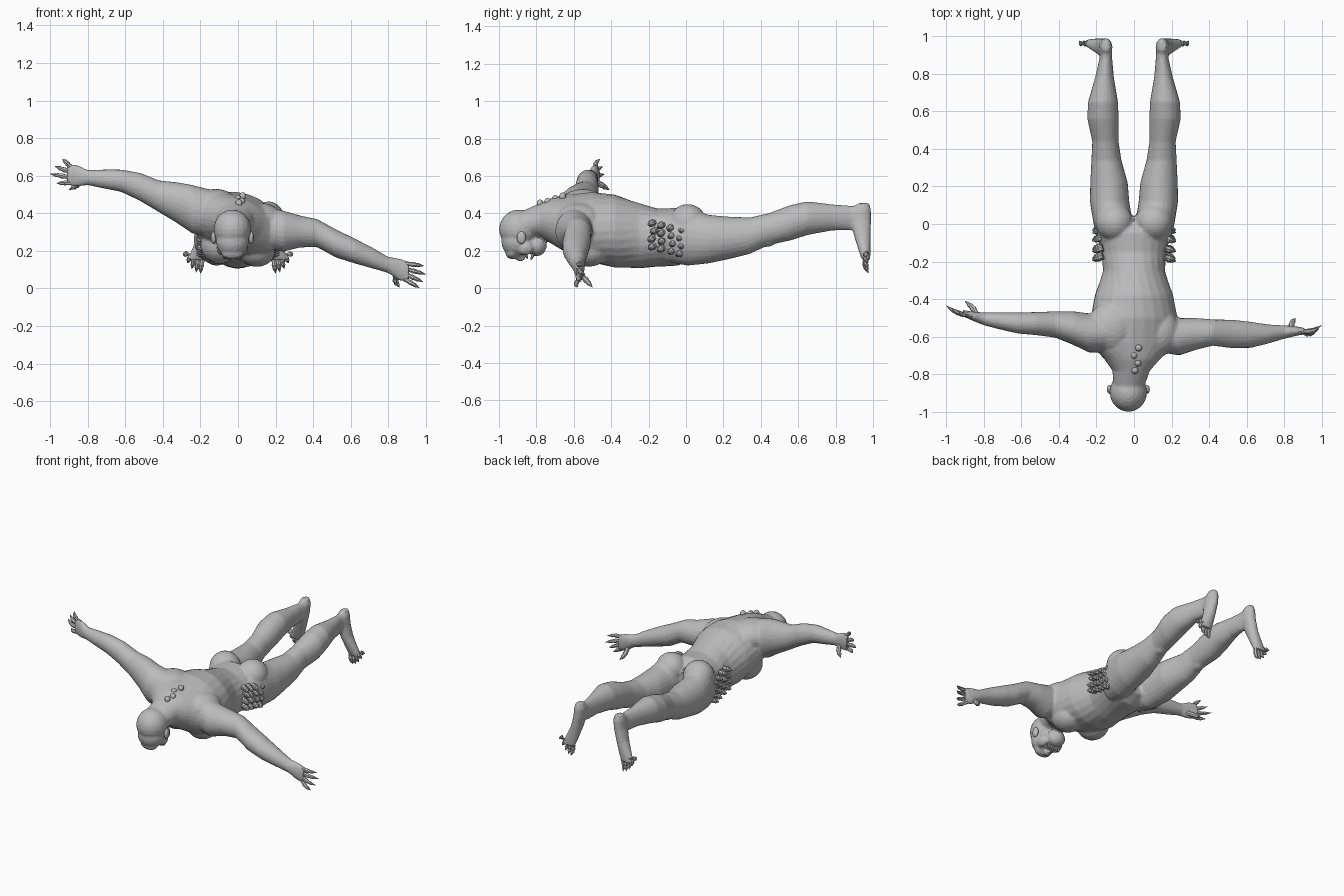
import bpy, bmesh, math, random
from mathutils import Vector, Matrix

random.seed(4)
cube = bpy.data.objects.get("Cube")
if cube:
    bpy.data.objects.remove(cube, do_unlink=True)

grey = bpy.data.materials.new("stone grey")
grey.use_nodes = True
tone = (0.5, 0.5, 0.5, 1)
grey.diffuse_color = tone
grey.node_tree.nodes["Principled BSDF"].inputs["Base Color"].default_value = tone


def finish(bm, name):
    """Turn a bmesh into a coloured object."""
    bmesh.ops.recalc_face_normals(bm, faces=bm.faces[:])
    mesh = bpy.data.meshes.new(name)
    bm.to_mesh(mesh)
    bm.free()
    mesh.materials.append(grey)
    obj = bpy.data.objects.new(name, mesh)
    bpy.context.collection.objects.link(obj)
    return obj


def skin(bm, rings):
    """Bridge a list of point rings and cap both ends."""
    loops = [[bm.verts.new(p) for p in ring] for ring in rings]
    count = len(loops[0])
    for low, high in zip(loops, loops[1:]):
        for i in range(count):
            j = (i + 1) % count
            bm.faces.new((low[i], low[j], high[j], high[i]))
    bm.faces.new(loops[0])
    bm.faces.new(loops[-1])


def loft(bm, axis, sections, side=1):
    """Ellipse sections (x, y, z, half width, half height, roll) along an axis."""
    u, v = {"x": ((0, 1, 0), (0, 0, 1)),
            "y": ((1, 0, 0), (0, 0, 1)),
            "z": ((1, 0, 0), (0, 1, 0))}[axis]
    u, v = Vector(u), Vector(v)
    rings = []
    for x, y, z, a, b, *roll in sections:
        turn = math.radians(roll[0]) if roll else 0
        ring = []
        for k in range(24):
            t = math.tau * k / 24
            p, q = a * math.cos(t), b * math.sin(t)
            s = p * math.cos(turn) + q * math.sin(turn)
            w = q * math.cos(turn) - p * math.sin(turn)
            point = Vector((x, y, z)) + u * s + v * w
            point.x *= side
            ring.append(point)
        rings.append(ring)
    skin(bm, rings)


def blob(bm, centre, radii):
    """Ellipsoid muscle or bony mass."""
    matrix = Matrix.Translation(centre) @ Matrix.Diagonal((*radii, 1))
    bmesh.ops.create_uvsphere(bm, u_segments=20, v_segments=12, radius=1, matrix=matrix)


def digit(bm, base, tip, radius, bend=(0, 0, 0)):
    """Knuckled finger or toe ending in a pointed claw."""
    base, tip, bend = Vector(base), Vector(tip), Vector(bend)
    direction = (tip - base).normalized()
    u = direction.orthogonal().normalized()
    v = direction.cross(u)
    rings = []
    for t, scale in ((0, 1), (0.25, 0.8), (0.4, 1), (0.6, 0.75), (0.68, 0.85), (0.8, 0.55), (1, 0.06)):
        centre = base.lerp(tip, t) + bend * math.sin(math.pi * t)
        rings.append([centre + (u * math.cos(math.tau * k / 7) + v * math.sin(math.tau * k / 7))
                      * radius * scale for k in range(7)])
    skin(bm, rings)


# Torso, rolled so that one shoulder sits higher, with neck
body = bmesh.new()
loft(body, "y", [
    (-.03, -.88, .34, .08, .07), (-.015, -.78, .365, .1, .09, 5), (-.01, -.72, .36, .15, .12, 15),
    (0, -.63, .345, .25, .145, 20), (0, -.5, .325, .235, .185, 17), (0, -.38, .305, .21, .195, 12),
    (0, -.25, .28, .165, .175, 5), (0, -.15, .27, .175, .155), (0, -.04, .275, .19, .155),
    (0, .04, .26, .12, .09)])
blob(body, (-.12, -.55, .43), (.13, .14, .1))
blob(body, (.12, -.57, .365), (.12, .13, .09))
blob(body, (-.1, -.52, .23), (.1, .11, .1))
blob(body, (.1, -.52, .2), (.1, .11, .085))

# Skull, face and jaw
blob(body, (-.03, -.895, .315), (.1, .105, .105))
blob(body, (-.03, -.91, .25), (.088, .078, .085))
blob(body, (-.03, -.8, .225), (.062, .055, .055))
blob(body, (-.03, -.93, .185), (.06, .035, .03))
blob(body, (-.03, -.885, .17), (.022, .03, .028))
for side in (-1, 1):
    blob(body, (-.03 + side * .055, -.86, .215), (.03, .045, .04))

# Legs, buttocks and feet
for side in (-1, 1):
    loft(body, "y", [
        (.1, -.1, .26, .09, .12), (.112, .01, .275, .105, .155), (.13, .12, .262, .105, .13),
        (.133, .22, .268, .1, .115), (.147, .34, .28, .08, .098), (.152, .44, .315, .07, .085),
        (.165, .56, .35, .084, .095), (.165, .65, .374, .08, .09), (.157, .78, .378, .05, .07),
        (.15, .88, .375, .034, .066), (.15, .95, .39, .034, .055)], side)
    loft(body, "z", [
        (.15, .95, .455, .022, .03), (.15, .94, .42, .036, .05), (.155, .935, .36, .037, .055),
        (.175, .943, .28, .038, .045), (.205, .955, .2, .045, .032), (.225, .963, .15, .046, .022)], side)
    blob(body, (side * .105, .01, .35), (.1, .1, .1))
    blob(body, (side * .155, .43, .265), (.045, .06, .045))

# Arms from shoulder to palm
loft(body, "x", [
    (.12, -.59, .33, .09, .11), (.24, -.6, .305, .1, .11), (.33, -.585, .303, .085, .085),
    (.42, -.578, .295, .07, .075), (.52, -.585, .24, .076, .075), (.62, -.59, .2, .07, .067),
    (.72, -.585, .16, .05, .055), (.8, -.575, .125, .036, .043), (.86, -.57, .1, .026, .06),
    (.91, -.57, .088, .017, .055)])
loft(body, "x", [
    (-.12, -.58, .4, .1, .12), (-.24, -.58, .42, .105, .13), (-.32, -.555, .455, .09, .11),
    (-.42, -.535, .49, .07, .085), (-.52, -.53, .54, .062, .075), (-.62, -.527, .573, .056, .06),
    (-.72, -.515, .583, .045, .05), (-.8, -.505, .59, .034, .04), (-.86, -.49, .6, .024, .06),
    (-.91, -.475, .605, .017, .055)])

# Fuse the masses into one faceted skin
body = finish(body, "body")
fuse = body.modifiers.new("fuse", "REMESH")
fuse.mode = "VOXEL"
fuse.voxel_size = 0.009
relax = body.modifiers.new("relax", "SMOOTH")
relax.factor, relax.iterations = 0.5, 5
facet = body.modifiers.new("facet", "DECIMATE")
facet.ratio = 0.16

# Clawed fingers and thumbs
hands = {
    "left": ((.89, -.57, .09), -.02, [(.99, -.55, .12), (1, -.54, .075), (.985, -.56, .035),
                                      (.965, -.58, .003)], (.84, -.56, .07), (.86, -.5, .005)),
    "right": ((-.89, -.48, .605), .02, [(-.935, -.46, .69), (-.975, -.445, .65), (-1, -.435, .61),
                                        (-.965, -.45, .56)], (-.84, -.48, .57), (-.9, -.41, .525))}
for label, (palm, bend, tips, thumb, thumb_tip) in hands.items():
    fingers = bmesh.new()
    for i, tip in enumerate(tips):
        base = Vector(palm) + Vector((0, 0, .042 - .028 * i))
        digit(fingers, base, tip, .014, (0, -.012, 0))
    digit(fingers, thumb, thumb_tip, .017, (bend / 2, 0, 0))
    finish(fingers, label + "_fingers")

for side, label in ((1, "left"), (-1, "right")):
    # Clawed toes, fanned outwards
    toes = bmesh.new()
    for i in range(5):
        base = (side * (.19 + .02 * i), .963, .155 + .008 * i)
        tip = (side * (.2 + .023 * i), .975, .08 + .006 * i * i)
        digit(toes, base, tip, .015, (0, -.01, 0))
    finish(toes, label + "_toes")

    # Rows of short spikes on the hip
    spikes = bmesh.new()
    for row in range(4):
        for col in range(4):
            y = -.17 + .05 * col + random.uniform(-.01, .01)
            z = .225 + .042 * row - .012 * col
            digit(spikes, (side * .165, y, z), (side * .222, y - .02, z - .012), .02)
    finish(spikes, label + "_hip_spikes")

    # Ear
    ear = bmesh.new()
    blob(ear, (-.03 + side * .1, -.88, .27), (.014, .024, .034))
    finish(ear, label + "_ear")

# Teeth around the open mouth
teeth = bmesh.new()
for i in range(-3, 4):
    x = -.03 + .014 * i
    digit(teeth, (x, -.862, .195), (x, -.845, .155), .009)
    digit(teeth, (x, -.815, .185), (x, -.83, .15), .009)
finish(teeth, "teeth")

# Bony knobs along the upper spine
knobs = bmesh.new()
for x, y, z in ((.025, -.66, .49), (.0, -.7, .475), (.02, -.74, .46), (.005, -.78, .452)):
    blob(knobs, (x, y, z), (.018, .018, .022))
finish(knobs, "spine_knobs")
